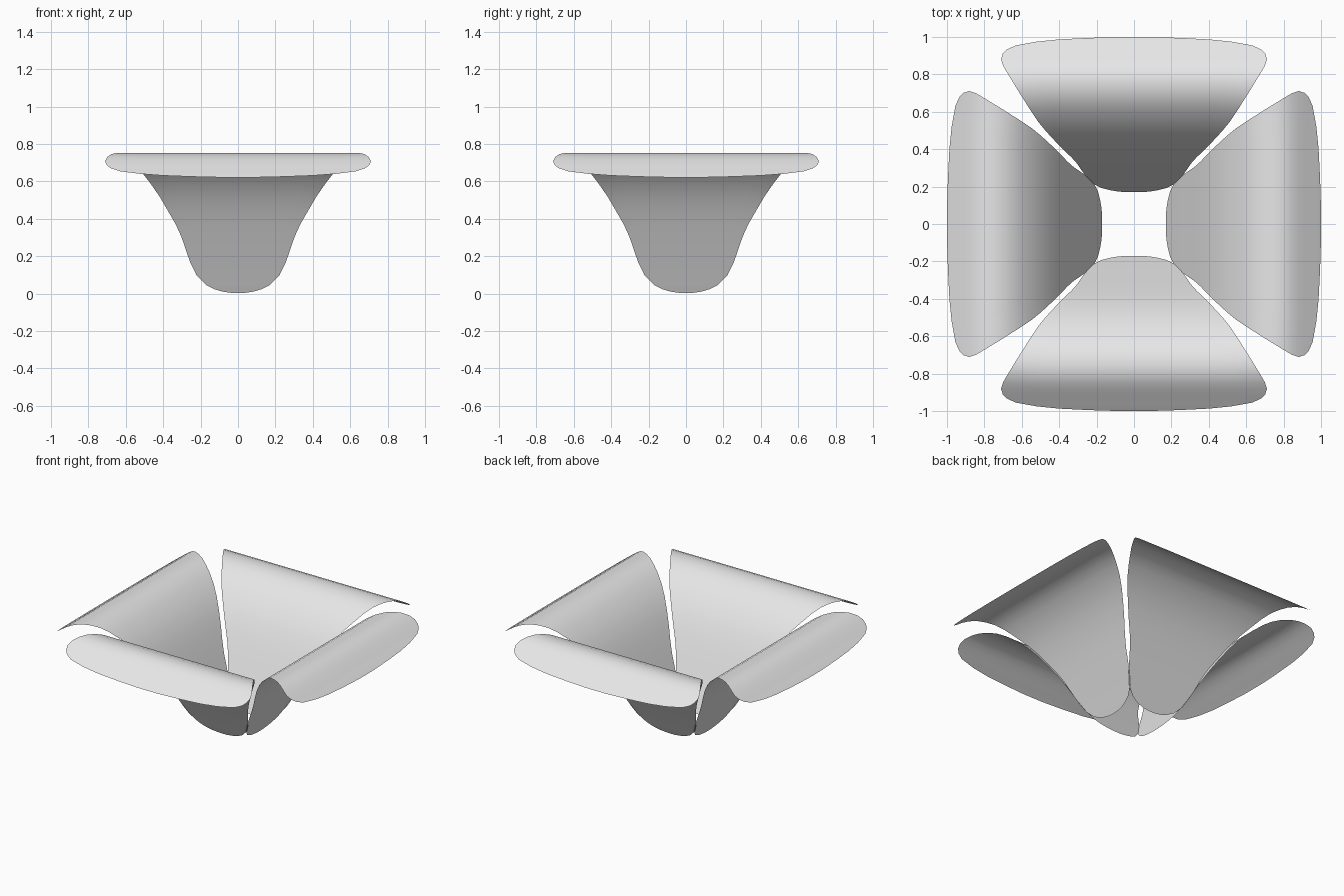
import bpy, bmesh, math
from mathutils import Matrix

# Single flat colour
mat = bpy.data.materials.new("pale grey")
mat.diffuse_color = (0.8, 0.8, 0.8, 1)

# Petal section from base to curled lip: (distance out, height, half width)
ROWS = [
    (0.170, 0.003, 0.03), (0.173, 0.010, 0.08), (0.180, 0.023, 0.125),
    (0.192, 0.047, 0.172), (0.217, 0.098, 0.222), (0.252, 0.168, 0.256),
    (0.290, 0.243, 0.282), (0.320, 0.302, 0.302), (0.355, 0.370, 0.333),
    (0.395, 0.443, 0.375), (0.440, 0.518, 0.419), (0.495, 0.592, 0.470),
    (0.550, 0.649, 0.515), (0.610, 0.699, 0.555), (0.660, 0.729, 0.586),
    (0.710, 0.746, 0.618), (0.760, 0.752, 0.648), (0.805, 0.746, 0.676),
    (0.845, 0.730, 0.699), (0.880, 0.708, 0.711), (0.910, 0.687, 0.702),
    (0.933, 0.670, 0.680), (0.955, 0.654, 0.632), (0.975, 0.640, 0.520),
    (0.987, 0.631, 0.400), (0.995, 0.625, 0.240), (1.000, 0.621, 0.080),
]
COLS = 8


def petal(name, angle):
    """One bent, single-surface petal facing -y, then turned about z."""
    bm = bmesh.new()
    grid = [[bm.verts.new((w * (2 * i / COLS - 1), -d, z)) for i in range(COLS + 1)]
            for d, z, w in ROWS]
    for a, b in zip(grid, grid[1:]):
        for i in range(COLS):
            f = bm.faces.new((a[i], b[i], b[i + 1], a[i + 1]))
            f.smooth = True
    bmesh.ops.transform(bm, matrix=Matrix.Rotation(angle, 4, 'Z'), verts=bm.verts)
    bm.normal_update()
    if sum(f.normal.z for f in bm.faces) < 0:
        bmesh.ops.reverse_faces(bm, faces=bm.faces)
    me = bpy.data.meshes.new(name)
    bm.to_mesh(me)
    bm.free()
    me.materials.append(mat)
    ob = bpy.data.objects.new(name, me)
    bpy.context.collection.objects.link(ob)


# Four petals around the open centre
for k, side in enumerate(("front", "right", "back", "left")):
    petal(side + "_petal", k * math.pi / 2)
